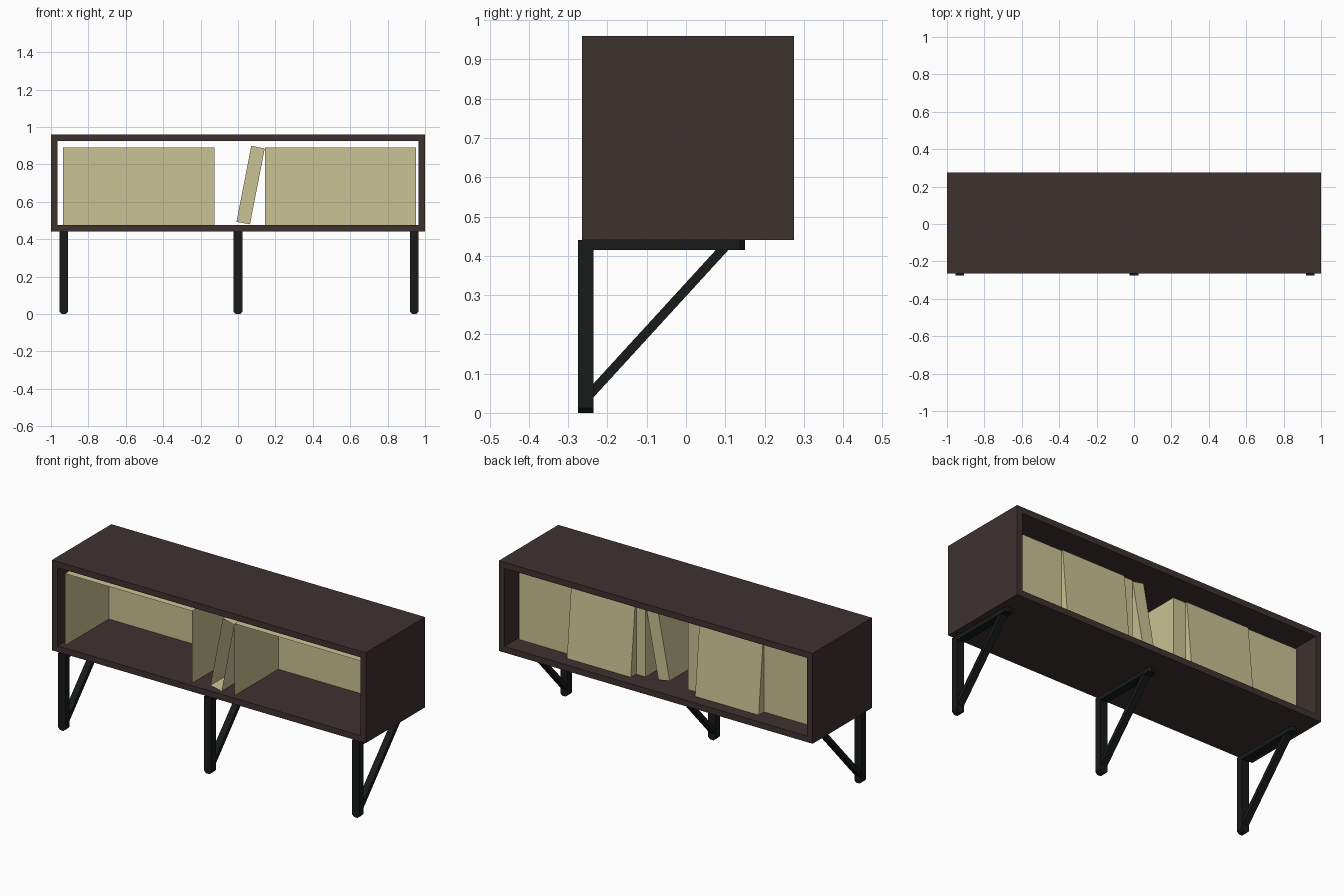
import bpy, bmesh, math
from mathutils import Vector

if "Cube" in bpy.data.objects:
    bpy.data.objects.remove(bpy.data.objects["Cube"])


def material(name, rgb):
    m = bpy.data.materials.new(name)
    m.diffuse_color = (*rgb, 1)
    m.use_nodes = True
    m.node_tree.nodes["Principled BSDF"].inputs["Base Color"].default_value = m.diffuse_color
    return m


WOOD = material("dark_wood", (0.047, 0.032, 0.030))
SAND = material("sand_card", (0.59, 0.546, 0.296))
METAL = material("black_metal", (0.009, 0.010, 0.010))


def finish(name, bm, mat):
    bmesh.ops.recalc_face_normals(bm, faces=bm.faces)
    me = bpy.data.meshes.new(name)
    bm.to_mesh(me)
    bm.free()
    me.materials.append(mat)
    ob = bpy.data.objects.new(name, me)
    bpy.context.collection.objects.link(ob)
    return ob


def prism(bm, points, step):
    """Extrude a closed outline of 3D points by a vector."""
    face = bm.faces.new([bm.verts.new(p) for p in points])
    out = bmesh.ops.extrude_face_region(bm, geom=[face])
    moved = [g for g in out["geom"] if isinstance(g, bmesh.types.BMVert)]
    bmesh.ops.translate(bm, verts=moved, vec=step)


# Cabinet: four boards, open at front and back
Y0, Y1 = -0.265, 0.275
X, Z0, Z1, T = 1.0, 0.44, 0.96, 0.035
bm = bmesh.new()
outer = [(-X, Z0), (X, Z0), (X, Z1), (-X, Z1)]
inner = [(-X + T, Z0 + T), (X - T, Z0 + T), (X - T, Z1 - T), (-X + T, Z1 - T)]
rings = [[bm.verts.new((x, y, z)) for x, z in ring]
         for y, ring in ((Y0, outer), (Y1, outer), (Y1, inner), (Y0, inner))]
for a, b in zip(rings, rings[1:] + rings[:1]):
    for i in range(4):
        j = (i + 1) % 4
        bm.faces.new((a[i], a[j], b[j], b[i]))
finish("cabinet_frame", bm, WOOD)


# Sleeve stacks: thin shells, open towards the front
def sleeve(name, corners, wedge=None):
    bm = bmesh.new()
    front = [bm.verts.new((x, -0.24, z)) for x, z in corners]
    back = [bm.verts.new((x, 0.16, z)) for x, z in corners]
    for i in range(4):
        j = (i + 1) % 4
        bm.faces.new((front[i], front[j], back[j], back[i]))
    bm.faces.new(back)
    ob = finish(name, bm, SAND)
    # Middle bundle slides out at the back, more at the bottom
    if wedge:
        bm = bmesh.new()
        a, b = wedge
        prism(bm, [(a, 0.158, 0.476), (a, 0.21, 0.476), (a, 0.17, 0.889), (a, 0.158, 0.889)],
              Vector((b - a, 0, 0)))
        finish(name + "_pulled_bundle", bm, SAND)
    return ob


def rect(x0, x1):
    return [(x0, 0.474), (x1, 0.474), (x1, 0.89), (x0, 0.89)]


sleeve("left_sleeves", rect(-0.935, -0.125), (-0.61, -0.205))
sleeve("right_sleeves", rect(0.145, 0.953), (0.205, 0.612))
sleeve("leaning_sleeve", [(-0.008, 0.493), (0.064, 0.479), (0.143, 0.885), (0.071, 0.899)])

# Three bracket legs with chamfered ends
W, C = 0.023, 0.012
for label, cx in (("left", -0.931), ("middle", 0.0), ("right", 0.943)):
    bm = bmesh.new()
    # upright
    prism(bm, [(cx - W, -0.275, Z0), (cx - W, -0.275, C), (cx - W + C, -0.275, 0),
               (cx + W - C, -0.275, 0), (cx + W, -0.275, C), (cx + W, -0.275, Z0)],
          Vector((0, 0.04, 0)))
    # top rail
    prism(bm, [(cx - W, -0.236, 0.415), (cx - W, 0.15 - C, 0.415), (cx - W + C, 0.15, 0.415),
               (cx + W - C, 0.15, 0.415), (cx + W, 0.15 - C, 0.415), (cx + W, -0.236, 0.415)],
          Vector((0, 0, 0.025)))
    # diagonal brace
    w = 0.019
    prism(bm, [(cx - w, -0.237, 0.038), (cx - w, 0.110, 0.417),
               (cx - w, 0.078, 0.417), (cx - w, -0.237, 0.073)], Vector((2 * w, 0, 0)))
    finish(label + "_bracket_leg", bm, METAL)
